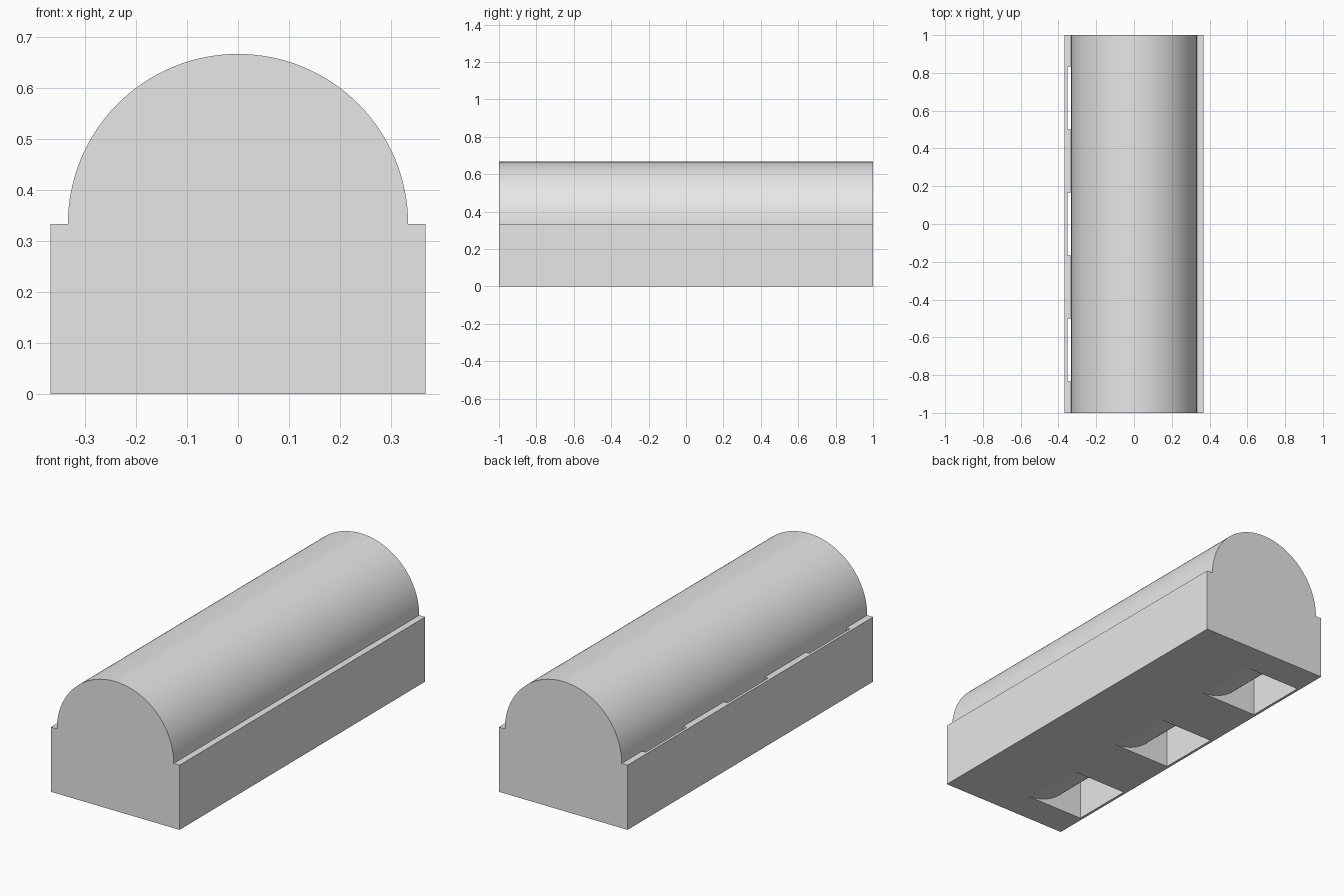
import bpy
import bmesh
import math

cube = bpy.data.objects.get("Cube")
if cube:
    bpy.data.objects.remove(cube, do_unlink=True)

R = 1 / 3           # cylinder radius, also the pocket length
HALF_W = 0.367      # half width of the base block
WALL_X = -0.353     # outer wall of the pockets
STEPS = 64          # segments per half circle


def material(name, value):
    mat = bpy.data.materials.new(name)
    mat.use_nodes = True
    colour = (value, value, value, 1)
    mat.diffuse_color = colour
    mat.node_tree.nodes["Principled BSDF"].inputs["Base Color"].default_value = colour
    return mat


def arc(start, end, steps):
    """Points on the cylinder's outline, angles in radians."""
    return [(R * math.cos(a), R + R * math.sin(a))
            for a in (start + (end - start) * i / steps for i in range(steps + 1))]


def prism(name, profile, y0, y1, mat):
    """Extrude an x-z profile along y."""
    bm = bmesh.new()
    face = bm.faces.new([bm.verts.new((x, y0, z)) for x, z in profile])
    extruded = bmesh.ops.extrude_face_region(bm, geom=[face])["geom"]
    bmesh.ops.translate(bm, vec=(0, y1 - y0, 0),
                        verts=[g for g in extruded if isinstance(g, bmesh.types.BMVert)])
    bmesh.ops.recalc_face_normals(bm, faces=bm.faces)
    mesh = bpy.data.meshes.new(name)
    bm.to_mesh(mesh)
    bm.free()
    mesh.materials.append(mat)
    obj = bpy.data.objects.new(name, mesh)
    bpy.context.collection.objects.link(obj)
    return obj


grey = material("light grey", 0.8)

# Block with a round top and a narrow ledge on each side
body_profile = ([(-HALF_W, 0), (HALF_W, 0), (HALF_W, R)]
                + arc(0, math.pi, STEPS) + [(-HALF_W, R)])
body = prism("round_topped_block", body_profile, -1, 1, grey)

# Three pockets through the block that leave the full cylinder standing
inner = math.pi + math.acos(0.02 / R)
pocket_profile = ([(WALL_X, -0.1), (-0.02, -0.1)]
                  + arc(inner, math.pi, STEPS // 2)
                  + [(-0.34, 0.4), (WALL_X, 0.4)])
bpy.context.view_layer.objects.active = body
for i in (-1, 0, 1):
    centre = i * 2 * R
    cutter = prism("pocket_cutter", pocket_profile, centre - R / 2, centre + R / 2, grey)
    mod = body.modifiers.new("pocket", 'BOOLEAN')
    mod.operation = 'DIFFERENCE'
    mod.solver = 'EXACT'
    mod.object = cutter
    bpy.ops.object.modifier_apply(modifier=mod.name)
    bpy.data.objects.remove(cutter, do_unlink=True)

# Smooth curve, sharp corners
bpy.ops.object.select_all(action='DESELECT')
body.select_set(True)
bpy.ops.object.shade_smooth_by_angle(angle=math.radians(30))
